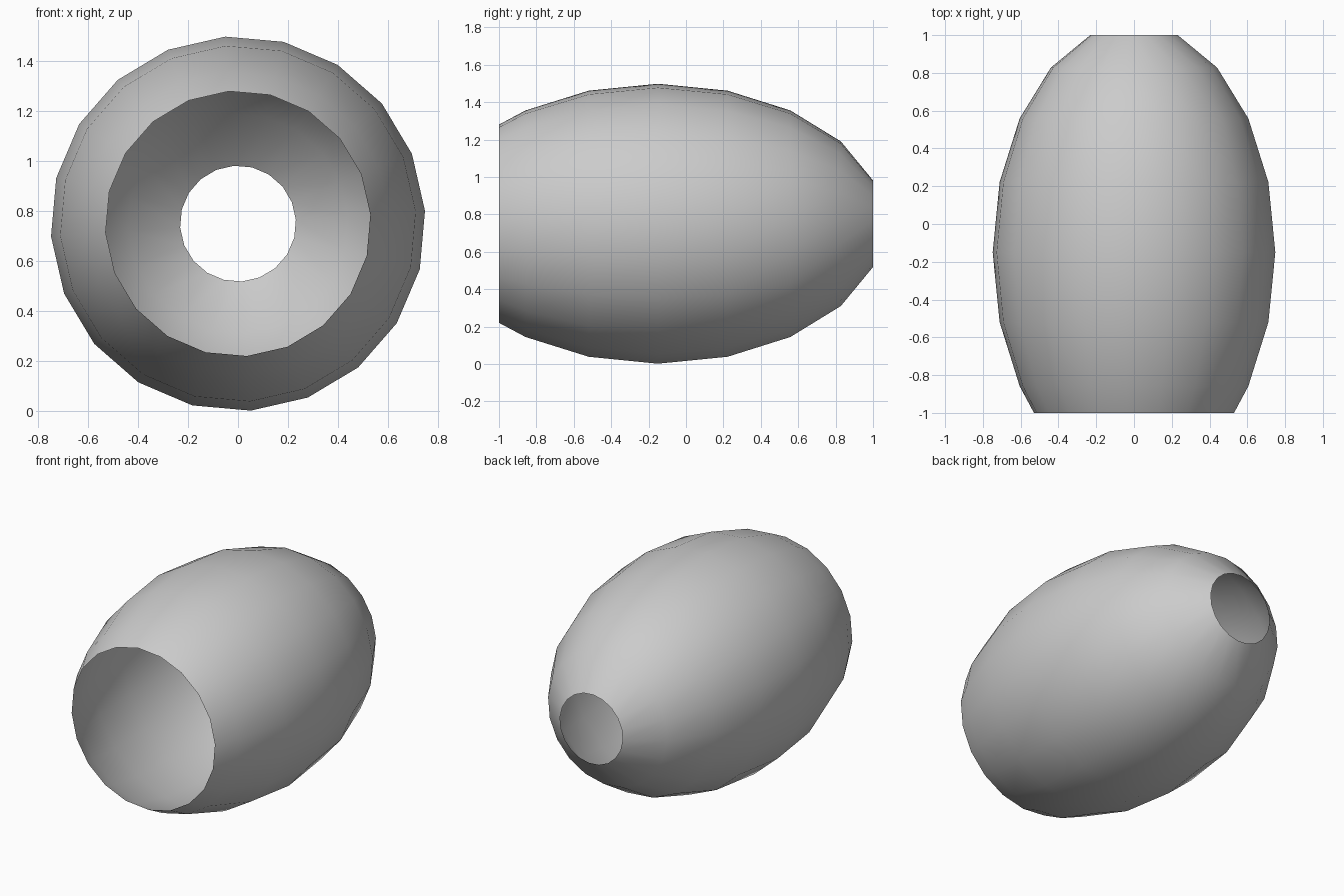
import bpy, bmesh
from math import sin, cos, radians, tau

if "Cube" in bpy.data.objects:
    bpy.data.objects.remove(bpy.data.objects["Cube"])

SIDES = 20
TWIST = radians(3.9)   # slight roll around the long axis
CENTRE_Z = 0.75

# Profile of the open egg-shaped shell: (y, radius), front to back
profile = [(-1.0, 0.531), (-0.858, 0.607), (-0.52, 0.713), (-0.15, 0.75),
           (0.222, 0.713), (0.558, 0.607), (0.828, 0.441), (1.0, 0.232)]

# Lathe the profile around the y axis, leaving both ends open
bm = bmesh.new()
rings = []
for y, r in profile:
    ring = []
    for i in range(SIDES):
        a = TWIST + tau * i / SIDES
        ring.append(bm.verts.new((-r * sin(a), y, CENTRE_Z + r * cos(a))))
    rings.append(ring)
for front, back in zip(rings, rings[1:]):
    for i in range(SIDES):
        j = (i + 1) % SIDES
        bm.faces.new((front[i], back[i], back[j], front[j]))

# Make every face point outwards, smooth shaded
bm.normal_update()
f = bm.faces[:][0]
if f.normal.z < 0:
    bmesh.ops.reverse_faces(bm, faces=bm.faces[:])
for f in bm.faces:
    f.smooth = True

mesh = bpy.data.meshes.new("open_shell")
bm.to_mesh(mesh)
bm.free()
shell = bpy.data.objects.new("open_shell", mesh)
bpy.context.collection.objects.link(shell)
